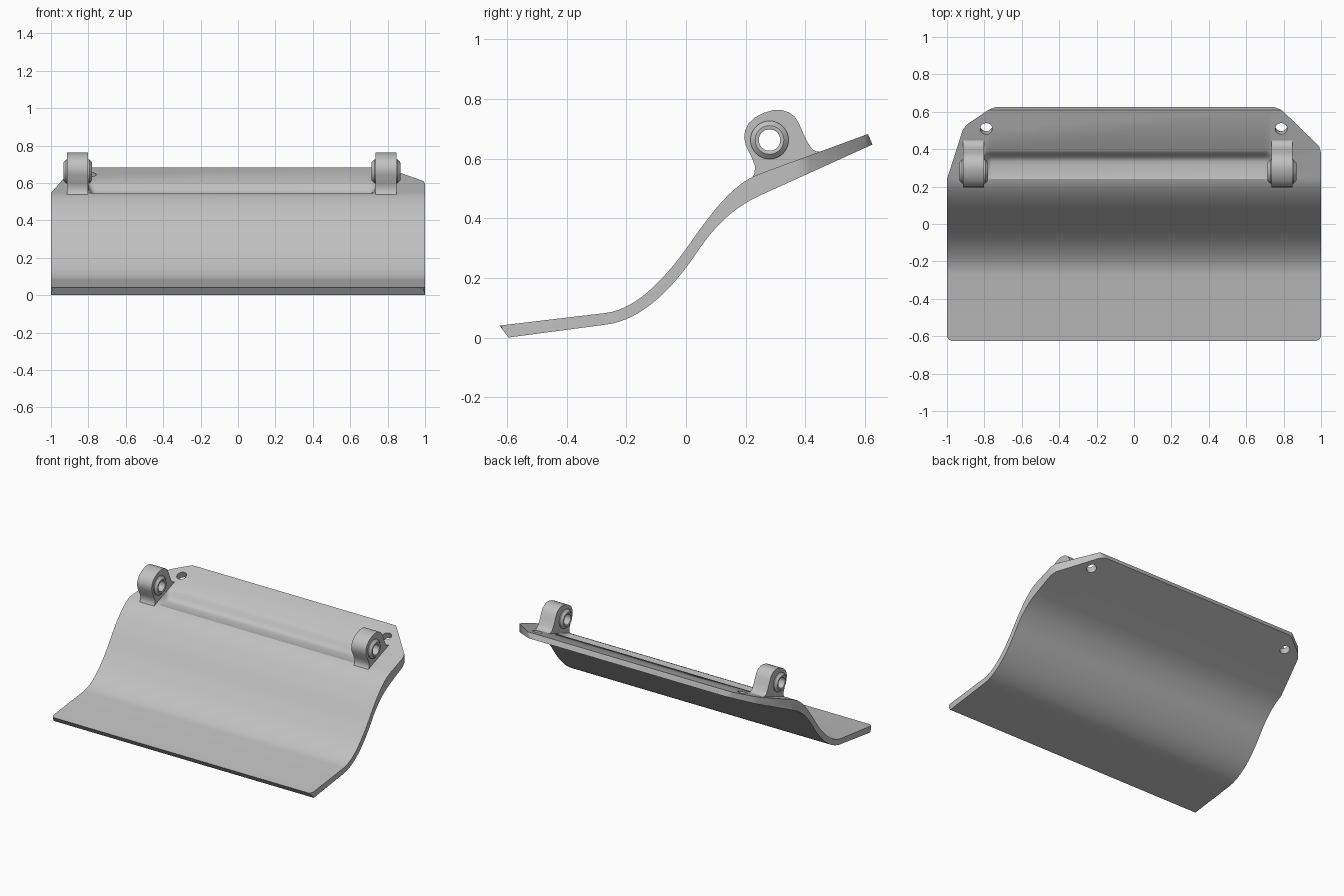
import bpy, bmesh, math
from mathutils import Matrix, Vector

if "Cube" in bpy.data.objects:
    bpy.data.objects.remove(bpy.data.objects["Cube"])

grey = bpy.data.materials.new("plain grey")
grey.use_nodes = True
grey.diffuse_color = (0.53, 0.53, 0.53, 1)
grey.node_tree.nodes["Principled BSDF"].inputs["Base Color"].default_value = grey.diffuse_color


def finish(name, bm, smooth=True):
    bmesh.ops.recalc_face_normals(bm, faces=bm.faces)
    mesh = bpy.data.meshes.new(name)
    bm.to_mesh(mesh)
    bm.free()
    obj = bpy.data.objects.new(name, mesh)
    bpy.context.collection.objects.link(obj)
    mesh.materials.append(grey)
    if smooth:
        shade(obj)
    return obj


def shade(obj):
    bpy.ops.object.select_all(action='DESELECT')
    obj.select_set(True)
    bpy.context.view_layer.objects.active = obj
    bpy.ops.object.shade_smooth_by_angle(angle=math.radians(32))


def loft(bm, rings, closed=False):
    """Skin equal-sized closed rings; cap the ends or join last to first."""
    vs = [[bm.verts.new(p) for p in ring] for ring in rings]
    pairs = list(zip(vs, vs[1:])) + ([(vs[-1], vs[0])] if closed else [])
    n = len(vs[0])
    for a, b in pairs:
        for i in range(n):
            bm.faces.new((a[i], a[(i + 1) % n], b[(i + 1) % n], b[i]))
    if not closed:
        bm.faces.new(vs[0])
        bm.faces.new(vs[-1])


def drill(obj, centre, radius, length, rotation):
    """Cut a round hole and remove the tool."""
    bm = bmesh.new()
    bmesh.ops.create_cone(bm, cap_ends=True, segments=32, radius1=radius, radius2=radius,
                          depth=length, matrix=Matrix.Translation(centre) @ rotation)
    tool = finish("hole_tool", bm, smooth=False)
    tool.hide_render = True
    mod = obj.modifiers.new("hole", 'BOOLEAN')
    mod.operation, mod.solver, mod.object = 'DIFFERENCE', 'EXACT', tool
    bpy.context.view_layer.objects.active = obj
    bpy.ops.object.modifier_apply(modifier=mod.name)
    bpy.data.objects.remove(tool)


def hermite(p, q, steps=14):
    """Smooth height curve between two (y, z, slope) knots, without its end."""
    h = q[0] - p[0]
    out = []
    for i in range(steps):
        t = i / steps
        z = ((2*t**3 - 3*t**2 + 1) * p[1] + (t**3 - 2*t**2 + t) * h * p[2]
             + (3*t**2 - 2*t**3) * q[1] + (t**3 - t**2) * h * q[2])
        out.append((p[0] + h * t, z))
    return out


# Curved plate: S-shaped section with a trough between the brackets
top_knots = [(-0.27, 0.082, 0.12), (0.02, 0.325, 1.45), (0.24, 0.546, 0.37)]
low_knots = [(-0.27, 0.043, 0.12), (0.04, 0.29, 1.5), (0.25, 0.477, 0.457)]
trough = [(0.25, 0.006), (0.28, 0.02), (0.31, 0.032), (0.335, 0.04),
          (0.35, 0.04), (0.365, 0.026), (0.38, 0.008), (0.392, 0)]


def section(x, depth):
    top = [(-0.625, 0.04)] + hermite(*top_knots[:2]) + hermite(*top_knots[1:]) + [top_knots[2][:2]]
    top += [(y, 0.55 + 0.367 * (y - 0.25) - depth * d) for y, d in trough]
    top.append((0.61, 0.682))
    low = [(-0.595, 0)] + hermite(*low_knots[:2]) + hermite(*low_knots[1:])
    low += [low_knots[2][:2], (0.625, 0.647)]
    return [(x, y, z) for y, z in top + low[::-1]]


bm = bmesh.new()
stations = [(-1, 0), (-0.80, 0), (-0.79, 0.5), (-0.775, 0.9), (-0.76, 1),
            (0.695, 1), (0.71, 0.9), (0.725, 0.5), (0.735, 0), (1, 0)]
loft(bm, [section(*s) for s in stations])

# Trim the corners to the plan outline
corners = [
    [(1, 0.38), (0.99, 0.415), (0.80, 0.6), (0.785, 0.612), (0.75, 0.625)],
    [(-0.74, 0.625), (-0.775, 0.612), (-0.89, 0.535), (-0.915, 0.505), (-1, 0.24)],
    [(-1, -0.6), (-0.992, -0.617), (-0.975, -0.625)],
    [(0.975, -0.625), (0.992, -0.617), (1, -0.6)],
]
for chain in corners:
    for (ax, ay), (bx, by) in zip(chain, chain[1:]):
        cut = bmesh.ops.bisect_plane(
            bm, geom=bm.verts[:] + bm.edges[:] + bm.faces[:], dist=1e-5,
            plane_co=(ax, ay, 0), plane_no=Vector((by - ay, ax - bx, 0)).normalized(),
            clear_outer=True)["geom_cut"]
        rim = [e for e in cut if isinstance(e, bmesh.types.BMEdge) and e.is_boundary]
        bmesh.ops.holes_fill(bm, edges=rim, sides=0)
plate = finish("curved_plate", bm)

# Mounting holes square to the upper part of the plate
for x in (-0.79, 0.787):
    drill(plate, (x, 0.515, 0.63), 0.032, 0.3, Matrix.Rotation(math.radians(21), 4, 'X'))
shade(plate)

# Hinge brackets: upright lug with a tapered bushing through it
PIN = Vector((0, 0.28, 0.662))
lug = [(0.215, 0.525), (0.23, 0.55), (0.231, 0.575), (0.222, 0.6), (0.2, 0.645),
       (0.195, 0.67), (0.198, 0.695), (0.21, 0.718), (0.23, 0.737), (0.26, 0.753),
       (0.295, 0.763), (0.32, 0.763), (0.345, 0.755), (0.365, 0.74), (0.38, 0.715),
       (0.395, 0.68), (0.413, 0.645), (0.425, 0.63), (0.437, 0.624), (0.45, 0.622),
       (0.45, 0.59), (0.25, 0.5)]
half = [(0.075, 0.036), (0.077, 0.04), (0.077, 0.048), (0.062, 0.064)]
bushing = half + [(-x, r) for x, r in half[::-1]]
turn = Matrix.Rotation(math.pi / 2, 4, 'Y')

for side, cx in (("right", -0.857), ("left", 0.791)):
    bm = bmesh.new()
    loft(bm, [[(cx + s * 0.056, y, z) for y, z in lug] for s in (-1, 1)])
    body = finish(side + "_bracket", bm)
    drill(body, PIN + Vector((cx, 0, 0)), 0.05, 0.3, turn)
    shade(body)

    bm = bmesh.new()
    rings = []
    for i in range(40):
        a = math.tau * i / 40
        rings.append([(cx + x, PIN.y + r * math.cos(a), PIN.z + r * math.sin(a)) for x, r in bushing])
    loft(bm, rings, closed=True)
    finish(side + "_bushing", bm)
